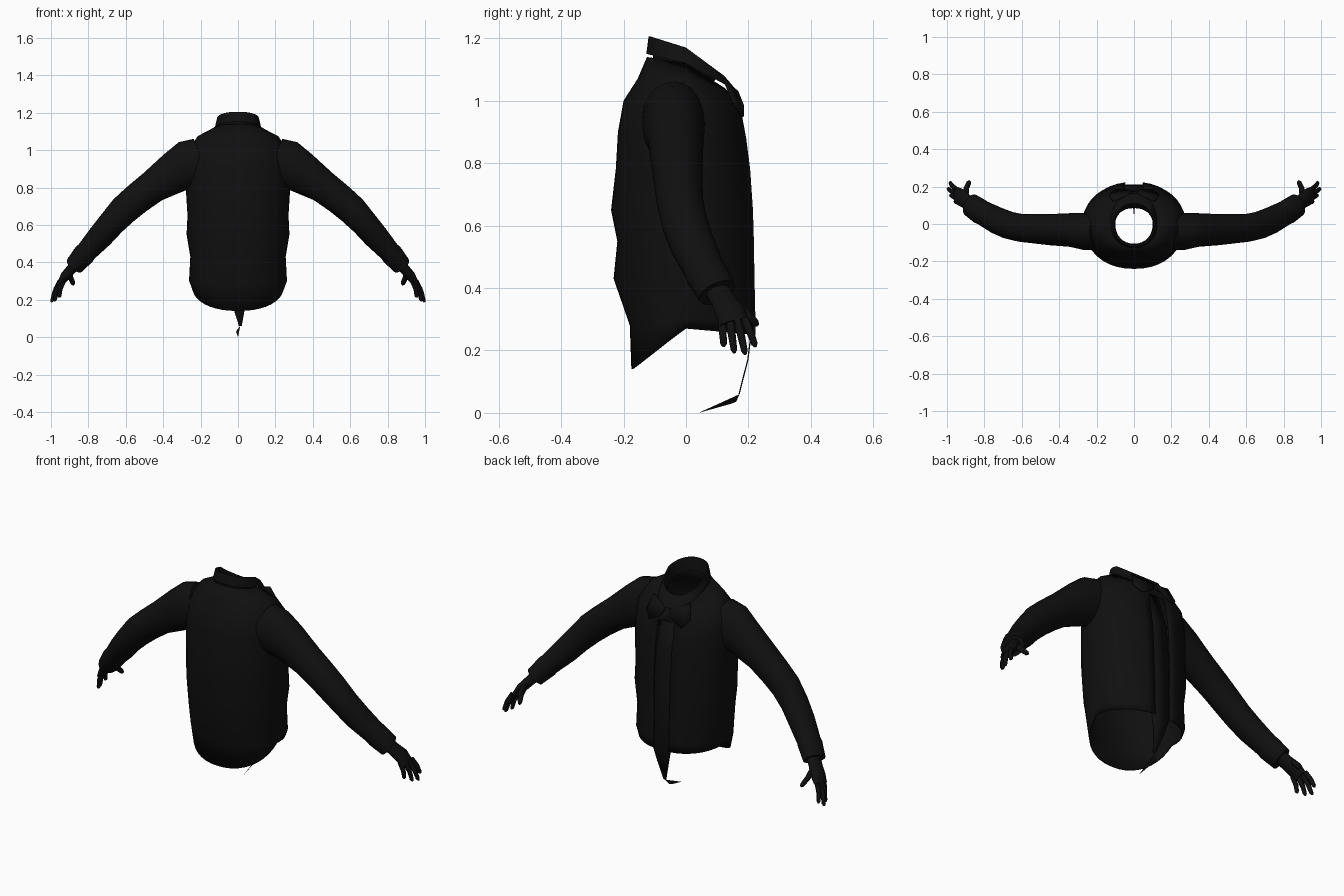
import bpy, math
from mathutils import Vector

if "Cube" in bpy.data.objects:
    bpy.data.objects.remove(bpy.data.objects["Cube"])

black = bpy.data.materials.new("black cloth")
black.diffuse_color = (0.005, 0.005, 0.005, 1)
black.use_nodes = True
black.node_tree.nodes["Principled BSDF"].inputs["Base Color"].default_value = black.diffuse_color


def make(name, verts, faces, mirror=False, thick=0):
    me = bpy.data.meshes.new(name)
    me.from_pydata([tuple(v) for v in verts], [], faces)
    me.materials.append(black)
    ob = bpy.data.objects.new(name, me)
    bpy.context.collection.objects.link(ob)
    bpy.context.view_layer.objects.active = ob
    ob.select_set(True)
    bpy.ops.object.shade_smooth_by_angle(angle=math.radians(45))
    ob.select_set(False)
    if thick:
        m = ob.modifiers.new("thickness", 'SOLIDIFY')
        m.thickness = thick
    if mirror:
        ob.modifiers.new("mirror", 'MIRROR')
    return ob


def bridge(rings, n, skip=lambda r, i: False):
    return [(r * n + i, r * n + (i + 1) % n, (r + 1) * n + (i + 1) % n, (r + 1) * n + i)
            for r in range(rings - 1) for i in range(n) if not skip(r, i)]


def body_rings(specs, n):
    """Each spec: z at back, side and front, half width, y at back and front."""
    verts = []
    for zb, zm, zf, hw, yb, yf in specs:
        for i in range(n):
            a = 2 * math.pi * i / n
            s, c = math.sin(a), math.cos(a)
            x = hw * math.copysign(abs(c) ** 0.9, c)
            k = abs(s) ** 0.95
            verts.append((x, (yf if s > 0 else -yb) * math.copysign(k, s),
                          zm + ((zf if s > 0 else zb) - zm) * k))
    return verts


def tube(name, pts, n):
    """Loft ellipses along a path; each point: x, y, z, thickness, width."""
    verts = []
    ps = [Vector(p[:3]) for p in pts]
    for j, p in enumerate(pts):
        t = (ps[min(j + 1, len(ps) - 1)] - ps[max(j - 1, 0)]).normalized()
        u = Vector((0, 1, 0))
        u = (u - t * u.dot(t)).normalized()
        v = t.cross(u)
        for i in range(n):
            a = 2 * math.pi * i / n
            verts.append(ps[j] + u * p[4] * math.cos(a) + v * p[3] * math.sin(a))
    faces = bridge(len(pts), n)
    faces += [tuple(range(n))[::-1], tuple(range((len(pts) - 1) * n, len(pts) * n))]
    return make(name, verts, faces, mirror=True)


# Jacket body, open at hem and neck, with a narrow front opening
N = 40
body = [(.14, .27, .25, .245, -.175, .225),
        (.28, .30, .30, .262, -.180, .225),
        (.43, .43, .43, .255, -.232, .222),
        (.55, .55, .55, .275, -.220, .220),
        (.65, .65, .65, .270, -.240, .217),
        (.78, .78, .78, .278, -.225, .208),
        (.90, .90, .88, .278, -.218, .195),
        (1.0, 1.0, .96, .265, -.200, .180),
        (1.07, 1.075, 1.01, .215, -.155, .155),
        (1.14, 1.12, 1.04, .125, -.125, .125)]
make("jacket_body", body_rings(body, N),
     bridge(len(body), N, lambda r, i: r < 7 and i in (9, 10)), thick=0.006)

# Folded collar, high at the nape and sloping down to the throat
collar = [(1.13, 1.09, 1.01, .100, -.105, .085),
          (1.18, 1.14, 1.06, .101, -.107, .088),
          (1.205, 1.17, 1.085, .106, -.112, .110),
          (1.205, 1.17, 1.08, .112, -.120, .122),
          (1.15, 1.12, 1.03, .124, -.127, .165)]
make("collar", body_rings(collar, 32), bridge(len(collar), 32))

# Pointed lapels
lapel = [(.012, .168, 1.03), (.115, .125, 1.07), (.135, .160, .99), (.10, .186, .95), (.035, .186, .985)]
make("lapel", lapel, [(0, 1, 2, 3, 4)], mirror=True, thick=0.008)

# Inner front panel hanging to a point below the hem
strip = [(1.02, .12, -.05, .05), (.8, .188, -.055, .055), (.5, .205, -.06, .06),
         (.25, .21, -.05, .06), (.17, .20, -.03, .04), (.06, .172, .005, .02)]
make("front_panel", [(x, y, z) for z, y, a, b in strip for x in (a, b)],
     [(2 * i, 2 * i + 1, 2 * i + 3, 2 * i + 2) for i in range(len(strip) - 1)], thick=0.004)
# Loose sliver at the panel tip
make("panel_tail", [(.012, .172, .06), (-.008, .16, .035), (-.01, .14, .028), (0, .04, 0)],
     [(0, 1, 3), (1, 2, 3)])

# Sleeves with a slight cuff
tube("sleeve", [(.19, -.04, .95, .12, .10), (.26, -.04, .92, .135, .10),
                (.34, -.032, .88, .112, .09), (.455, -.03, .805, .088, .083),
                (.54, -.025, .74, .083, .078), (.61, -.02, .68, .080, .075),
                (.675, -.005, .61, .072, .074), (.735, .02, .54, .068, .072),
                (.81, .06, .457, .057, .066), (.822, .066, .444, .060, .068),
                (.872, .10, .385, .052, .064), (.868, .098, .39, .040, .052)], 20)

# Hands: palm, four fingers and thumb
tube("palm", [(.86, .095, .40, .03, .04), (.895, .12, .36, .027, .042),
              (.925, .142, .325, .026, .048), (.948, .153, .288, .018, .046)], 12)
fingers = [((.932, .115, .30), (.957, .121, .212)), ((.945, .140, .295), (.982, .155, .192)),
           ((.952, .165, .295), (.997, .190, .187)), ((.952, .188, .30), (.985, .223, .212)),
           ((.900, .155, .355), (.880, .230, .280))]
for k, (a, b) in enumerate(fingers):
    a, b = Vector(a), Vector(b)
    mid = a.lerp(b, .5) + Vector((.006, 0, .002))
    rad = .016 if k == 4 else .013
    tube("thumb" if k == 4 else "finger_%d" % (k + 1),
         [(*a, rad, rad), (*mid, rad * .95, rad * .95),
          (*a.lerp(b, .9), rad * .8, rad * .8), (*b, rad * .35, rad * .35)], 8)
